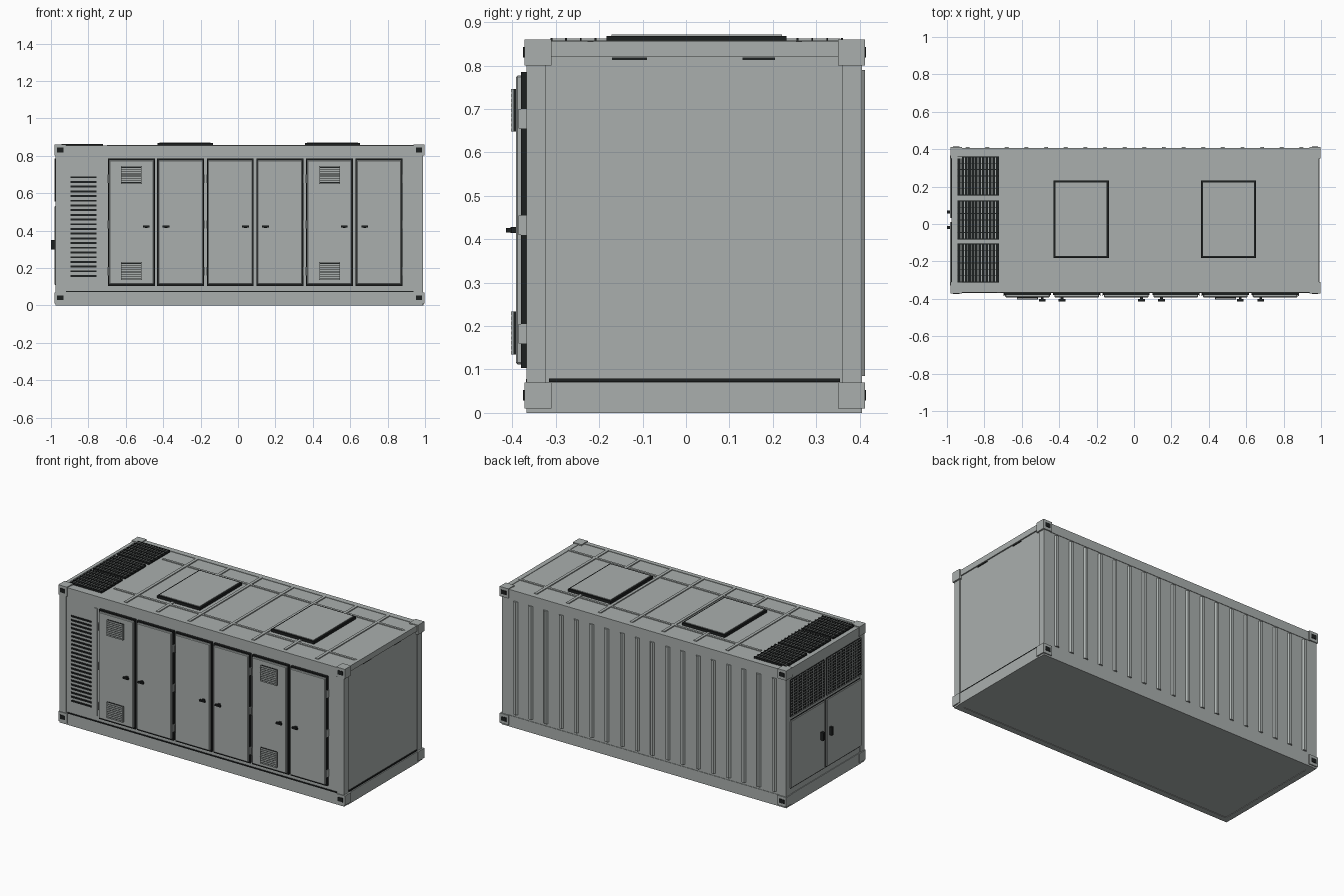
import bpy, bmesh


def material(name, rgb):
    m = bpy.data.materials.new(name)
    m.diffuse_color = (*rgb, 1)
    return m


GREY = material("painted grey", (0.40, 0.43, 0.42))
DARK = material("dark rubber", (0.012, 0.014, 0.014))


def boxes(name, spans, mat, bevel=0):
    """One object from boxes given as (x0, x1, y0, y1, z0, z1)."""
    bm = bmesh.new()
    for x0, x1, y0, y1, z0, z1 in spans:
        verts = bmesh.ops.create_cube(bm, size=1)["verts"]
        for v in verts:
            v.co = (x1 if v.co.x > 0 else x0,
                    y1 if v.co.y > 0 else y0,
                    z1 if v.co.z > 0 else z0)
    me = bpy.data.meshes.new(name)
    bm.to_mesh(me)
    bm.free()
    me.materials.append(mat)
    ob = bpy.data.objects.new(name, me)
    bpy.context.collection.objects.link(ob)
    if bevel:
        mod = ob.modifiers.new("bevel", "BEVEL")
        mod.width = bevel
        mod.segments = 1
    return ob


def steps(a, b, n):
    """n evenly spaced values from a to b."""
    return [a + (b - a) * i / (n - 1) for i in range(n)]


# Main shell, with rails and posts around it
boxes("shell", [(-0.972, 0.982, -0.364, 0.402, 0.003, 0.852)], GREY)
boxes("bottom_rails", [(-0.975, 0.99, -0.367, -0.33, 0.0, 0.07),
                       (-0.975, 0.99, 0.36, 0.405, 0.0, 0.07),
                       (0.95, 0.993, -0.33, 0.36, 0.0, 0.07),
                       (-0.976, -0.94, -0.33, 0.36, 0.0, 0.07)], GREY)
boxes("top_rails", [(-0.975, 0.99, -0.367, -0.34, 0.8, 0.855),
                    (-0.975, 0.99, 0.37, 0.405, 0.8, 0.855),
                    (0.96, 0.99, -0.34, 0.37, 0.82, 0.855),
                    (-0.976, -0.955, -0.34, 0.37, 0.81, 0.855)], GREY)
boxes("corner_posts", [(x, x + 0.045, y, y + 0.045, 0.05, 0.82)
                       for x in (-0.975, 0.943) for y in (-0.367, 0.36)], GREY)

# Corner castings with dark lifting holes
castings, holes = [], []
for x in (-0.98, 0.938):
    for z in (0.01, 0.80):
        for y, face in ((-0.372, -0.375), (0.35, 0.411)):
            castings.append((x, x + 0.06, y, y + 0.062, z, z + 0.06))
            holes.append((x + 0.013, x + 0.047, face, face + 0.004, z + 0.018, z + 0.043))
boxes("corner_castings", castings, GREY)
boxes("lifting_holes", holes, DARK)

# Shadow gaps above the bottom rails
boxes("rail_gaps", [(-0.92, 0.938, -0.369, -0.36, 0.071, 0.078),
                    (0.975, 0.988, -0.315, 0.355, 0.071, 0.079),
                    (0.975, 0.985, -0.17, -0.09, 0.813, 0.818),
                    (0.975, 0.985, 0.13, 0.205, 0.813, 0.818)], DARK)

# Back wall corrugation
rib_profile = [(-0.017, 0.40), (-0.008, 0.412), (0.008, 0.412), (0.017, 0.40)]
bm = bmesh.new()
for x in steps(-0.89, 0.895, 18):
    low = [bm.verts.new((x + dx, y, 0.085)) for dx, y in rib_profile]
    high = [bm.verts.new((x + dx, y, 0.79)) for dx, y in rib_profile]
    bm.faces.new(low)
    bm.faces.new(high[::-1])
    for i in range(4):
        j = (i + 1) % 4
        bm.faces.new((low[i], high[i], high[j], low[j]))
bmesh.ops.recalc_face_normals(bm, faces=bm.faces)
mesh = bpy.data.meshes.new("back_wall_ribs")
bm.to_mesh(mesh)
bm.free()
mesh.materials.append(GREY)
bpy.context.collection.objects.link(bpy.data.objects.new("back_wall_ribs", mesh))

# Six front doors on dark seals
doors = [(-0.689, -0.45), (-0.426, -0.187), (-0.161, 0.078),
         (0.104, 0.343), (0.369, 0.608), (0.634, 0.874)]
boxes("front_door_seals", [(a - 0.006, b + 0.006, -0.38, -0.36, 0.103, 0.785)
                           for a, b in doors], DARK)
boxes("front_doors", [(a, b, -0.392, -0.376, 0.112, 0.777) for a, b in doors], GREY, 0.004)
hinge_edges = [doors[i][0] - 0.008 for i in (0, 2, 4)] + [doors[i][1] + 0.004 for i in (1, 3, 5)]
boxes("front_door_hinges", [(x, x + 0.004, -0.386, -0.365, z, z + 0.045)
                            for x in hinge_edges for z in (0.16, 0.41, 0.655)], GREY)
handles = [-0.49, -0.385, 0.04, 0.147, 0.568, 0.677]
boxes("front_door_handles", [(x - 0.018, x + 0.018, -0.414, -0.402, 0.416, 0.426) for x in handles]
      + [(x - 0.007, x + 0.007, -0.404, -0.39, 0.414, 0.428) for x in handles], DARK)

# Small louvred vents on two doors
backs, slats = [], []
for x in (-0.57, 0.49):
    for z in (0.135, 0.648):
        backs.append((x - 0.056, x + 0.056, -0.397, -0.39, z, z + 0.098))
        slats += [(x - 0.056, x + 0.056, -0.403, -0.400, s, s + 0.0075)
                  for s in steps(z, z + 0.0905, 9)]
        slats += [(x + e - 0.002, x + e + 0.002, -0.402, -0.395, z, z + 0.098)
                  for e in (-0.054, 0.054)]
boxes("door_vent_backs", backs, DARK)
boxes("door_vent_slats", slats, GREY)

# Tall louvre column beside the doors
boxes("side_louvre", [(-0.895, -0.757, -0.369, -0.36, z - 0.005, z + 0.005)
                      for z in steps(0.157, 0.685, 22)], DARK)
boxes("louvre_trim", [(-0.733, -0.715, -0.370, -0.36, 0.11, 0.78)], GREY)

# Left end: doors below, grilles above
ends = [(-0.33, 0.01), (0.033, 0.365)]
boxes("end_door_seals", [(-0.975, -0.96, a - 0.004, b + 0.004, 0.106, 0.534)
                         for a, b in ends], DARK)
boxes("end_doors", [(-0.981, -0.965, a, b, 0.11, 0.53) for a, b in ends], GREY, 0.003)
boxes("end_door_handles", [(-1.0, -0.978, y - 0.008, y + 0.008, 0.30, 0.35)
                           for y in (-0.02, 0.065)], DARK)
boxes("end_grille_backs", [(-0.979, -0.96, a, b, 0.555, 0.785) for a, b in ends], DARK)
bars = []
for a, b in ends:
    bars += [(-0.984, -0.981, a, b, z - 0.002, z + 0.002) for z in steps(0.558, 0.782, 14)]
    bars += [(-0.983, -0.980, y - 0.0015, y + 0.0015, 0.555, 0.785)
             for y in steps(a + 0.002, b - 0.002, 16)]
boxes("end_grille_bars", bars, GREY)

# Roof ribs, across and along
boxes("roof_ribs", [(x - 0.009, x + 0.009, -0.34, 0.37, 0.85, 0.858)
                    for x in steps(-0.54, 0.78, 7)]
      + [(-0.70, 0.97, y - 0.007, y + 0.007, 0.85, 0.857) for y in (-0.22, 0.26)], GREY)

# Roof hatches: dark rim with a grey lid
hatches = [(-0.43, -0.135), (0.357, 0.652)]
boxes("hatch_rims", [(a, b, -0.183, 0.232, 0.85, 0.868) for a, b in hatches], DARK)
boxes("hatch_lids", [(a + 0.011, b - 0.011, -0.172, 0.221, 0.86, 0.871) for a, b in hatches], GREY)

# Roof gratings at the left end
grates = [(-0.312, -0.105), (-0.082, 0.126), (0.153, 0.361)]
boxes("roof_grate_backs", [(-0.944, -0.722, a, b, 0.845, 0.858) for a, b in grates], DARK)
boxes("roof_grate_bars", [(x - 0.0025, x + 0.0025, a + 0.005, b - 0.005, 0.856, 0.862)
                          for a, b in grates for x in steps(-0.926, -0.740, 11)], GREY)
boxes("roof_grate_ties", [(-0.944, -0.722, y - 0.002, y + 0.002, 0.856, 0.8635)
                          for a, b in grates for y in steps(a + 0.002, b - 0.002, 7)], DARK)
